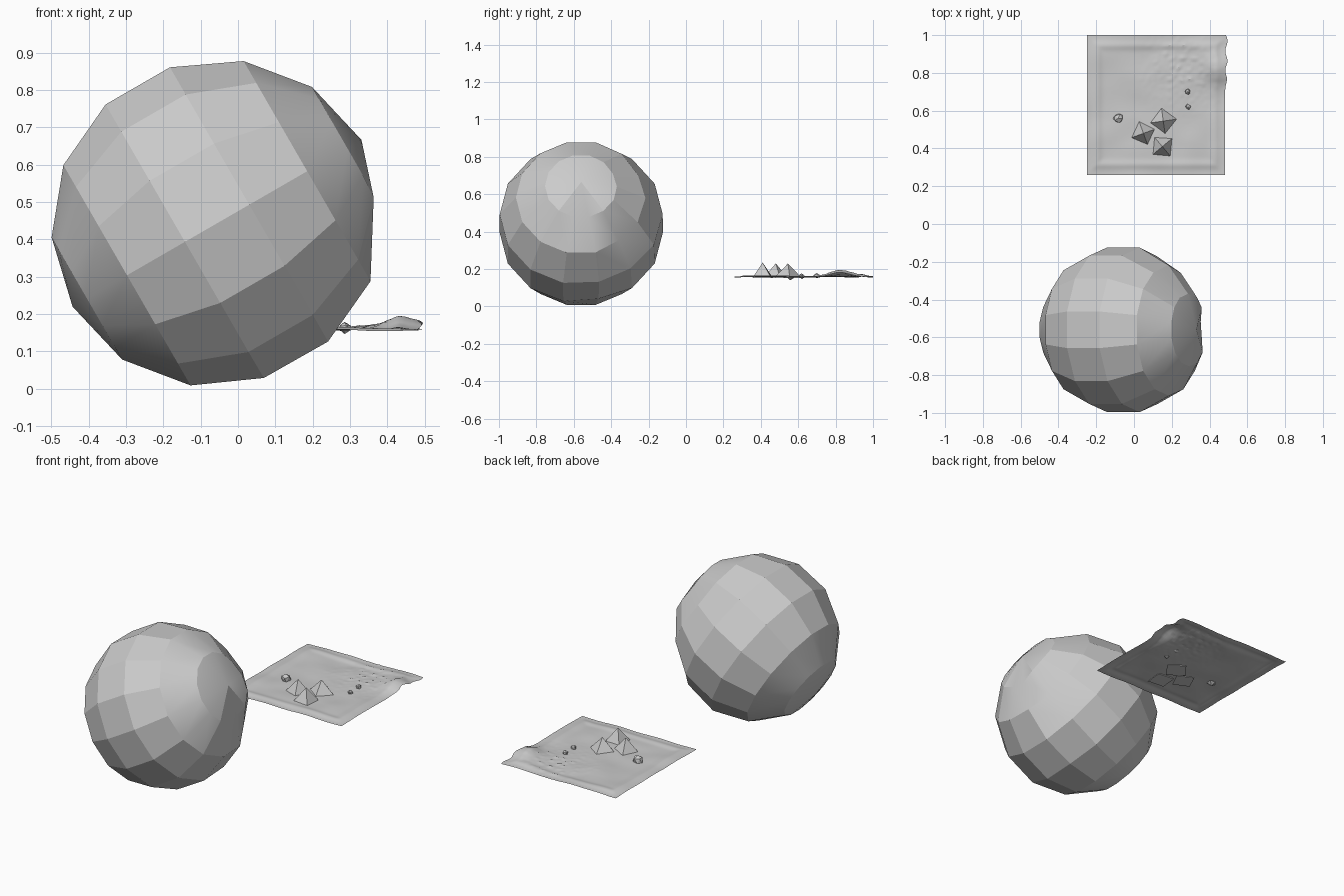
import bpy, bmesh, math, random
from mathutils import Vector, Matrix, noise

if "Cube" in bpy.data.objects:
    bpy.data.objects.remove(bpy.data.objects["Cube"])

random.seed(4)


def make_object(name, bm, smooth_angle=None):
    mesh = bpy.data.meshes.new(name)
    bmesh.ops.recalc_face_normals(bm, faces=bm.faces)
    bm.to_mesh(mesh)
    bm.free()
    obj = bpy.data.objects.new(name, mesh)
    bpy.context.collection.objects.link(obj)
    if smooth_angle:
        bpy.context.view_layer.objects.active = obj
        obj.select_set(True)
        bpy.ops.object.shade_smooth_by_angle(angle=math.radians(smooth_angle))
        obj.select_set(False)
    return obj


# Large faceted boulder: a coarse tilted sphere with a few shallow dents
centre = Vector((-0.056, -0.56, 0.443))
bm = bmesh.new()
bmesh.ops.create_uvsphere(bm, u_segments=14, v_segments=7, radius=0.447,
                          matrix=Matrix.Translation(centre) @ Matrix.Rotation(math.radians(60), 4, 'Y'))
dents = [((0.38, -0.55, 0.46), 0.04, 0.10), ((0.26, -0.31, 0.34), 0.05, 0.13),
         ((0.14, -0.50, 0.06), 0.03, 0.12), ((0.20, -0.28, 0.72), 0.03, 0.13)]
for v in bm.verts:
    out = (v.co - centre).normalized()
    push = sum(d * math.exp(-((v.co - Vector(p)).length / r) ** 2) for p, d, r in dents)
    v.co -= out * push
make_object("boulder", bm, 18)


# Square of terrain: gentle rolling sheet, rim ridge, rough corner and a hill
X0, X1, Y0, Y1, BASE = -0.25, 0.483, 0.26, 1.0, 0.152


def bump(x, y, cx, cy, r):
    return math.exp(-((x - cx) ** 2 + (y - cy) ** 2) / r ** 2)


def terrain_height(x, y):
    h = 0.006 + 0.007 * noise.noise(Vector((x * 7, y * 7, 0.3)))
    edge = min(x - X0, X1 - x, y - Y0, Y1 - y)
    h += 0.006 * math.exp(-((edge - 0.055) / 0.02) ** 2)
    h += 0.030 * bump(x, y, 0.45, 0.82, 0.07) + 0.010 * bump(x, y, 0.38, 0.92, 0.09)
    rough = bump(x, y, 0.27, 0.82, 0.17)
    h += 0.010 * rough * max(0, noise.noise(Vector((x * 45, y * 45, 2))))
    return BASE + max(h, 0)


bm = bmesh.new()
N = 70
bmesh.ops.create_grid(bm, x_segments=N, y_segments=N, size=0.5)
for v in bm.verts:
    x = X0 + (v.co.x + 0.5) * (X1 - X0)
    y = Y0 + (v.co.y + 0.5) * (Y1 - Y0)
    z = terrain_height(x, y)
    # the right edge bulges out beside the hill
    if x > 0.4 and y > 0.7:
        x += (x - 0.4) / 0.083 * 0.012 * (0.5 + 0.5 * math.sin(y * 60)) * min(1, (y - 0.7) * 12)
    v.co = (x, y, z)
make_object("terrain", bm, 30)


# Three four-sided pyramids
for i, (x, y, size, top, turn) in enumerate([(0.05, 0.48, 0.070, 0.23, 20),
                                              (0.155, 0.545, 0.075, 0.23, 8),
                                              (0.150, 0.41, 0.072, 0.235, 40)]):
    bm = bmesh.new()
    bmesh.ops.create_cone(bm, cap_ends=True, segments=4, radius1=size, radius2=0,
                          depth=top - BASE,
                          matrix=Matrix.Translation((x, y, (top + BASE) / 2))
                          @ Matrix.Rotation(math.radians(turn), 4, 'Z'))
    make_object(f"pyramid_{i + 1}", bm)


# Small loose rocks
for i, (x, y, r) in enumerate([(-0.085, 0.56, 0.027), (0.285, 0.70, 0.015), (0.287, 0.62, 0.015)]):
    bm = bmesh.new()
    bmesh.ops.create_icosphere(bm, subdivisions=1, radius=r,
                               matrix=Matrix.Translation((x, y, terrain_height(x, y) + r * 0.4)))
    for v in bm.verts:
        v.co += Vector([random.uniform(-0.15, 0.15) * r for _ in range(3)])
    make_object(f"rock_{i + 1}", bm)
